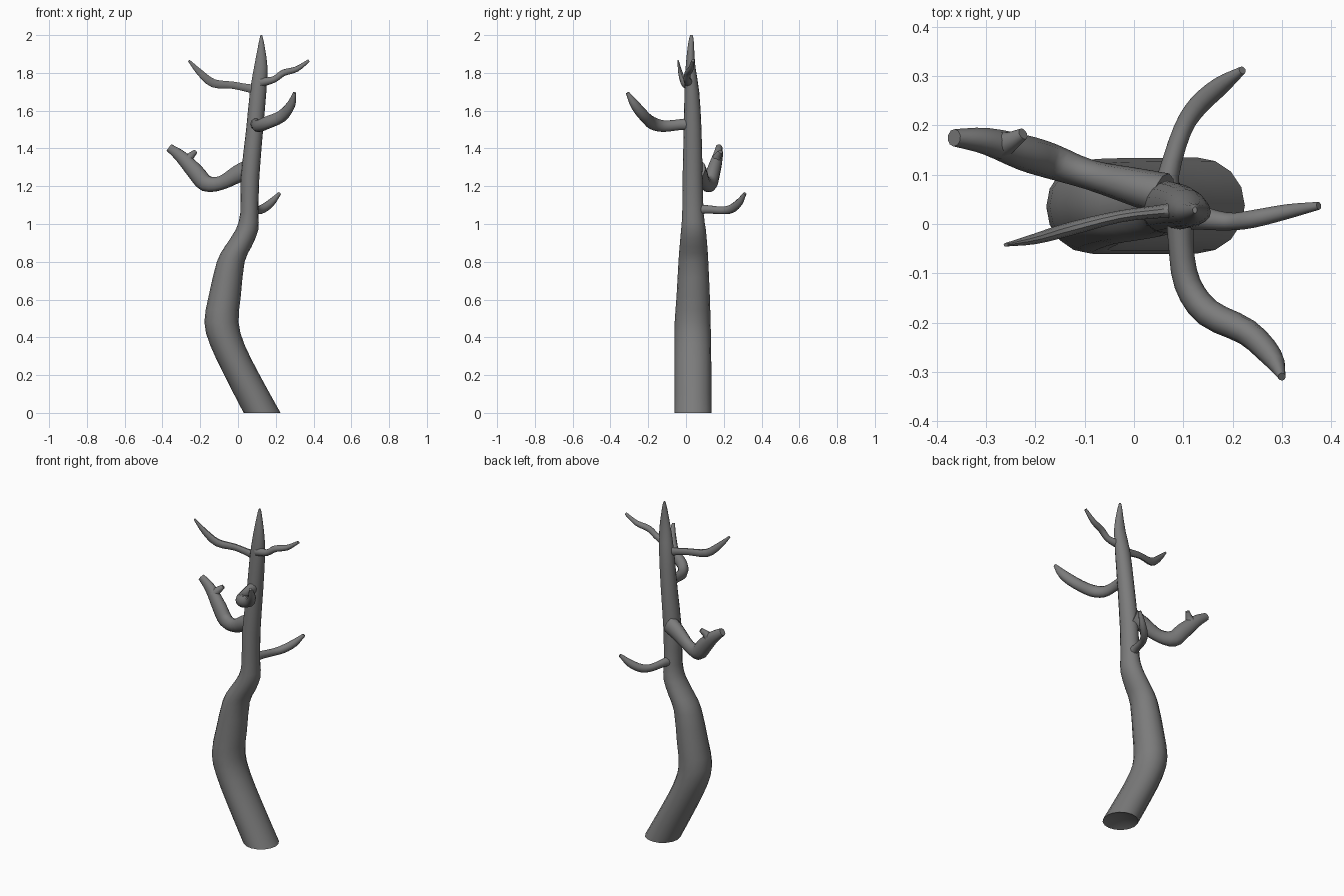
import bpy, bmesh, math
from mathutils import Vector

if "Cube" in bpy.data.objects:
    bpy.data.objects.remove(bpy.data.objects["Cube"])

bark = bpy.data.materials.new("grey bark")
bark.use_nodes = True
colour = (0.2, 0.2, 0.2, 1)
bark.diffuse_color = colour
bsdf = bark.node_tree.nodes["Principled BSDF"]
bsdf.inputs["Base Color"].default_value = colour
bsdf.inputs["Roughness"].default_value = 0.9


def smooth_path(points, steps=3):
    """Catmull-Rom interpolation of tuples of any length."""
    pts = [Vector(p) for p in points]
    pts = [pts[0] * 2 - pts[1]] + pts + [pts[-1] * 2 - pts[-2]]
    out = []
    for a, b, c, d in zip(pts, pts[1:], pts[2:], pts[3:]):
        for i in range(steps):
            t = i / steps
            out.append(0.5 * (2 * b + (c - a) * t + (2 * a - 5 * b + 4 * c - d) * t ** 2
                              + (3 * b - a - 3 * c + d) * t ** 3))
    return out + [pts[-2]]


def skin(name, rings, hollow=0.0):
    """Bridge rings of points into a capped, smooth tube."""
    bm = bmesh.new()
    loops = [[bm.verts.new(p) for p in ring] for ring in rings]
    for lo, hi in zip(loops, loops[1:]):
        for i in range(len(lo)):
            j = (i + 1) % len(lo)
            bm.faces.new((lo[i], lo[j], hi[j], hi[i]))
    bm.faces.new(loops[-1])
    base = bm.faces.new(loops[0][::-1])
    if hollow:
        middle = bmesh.ops.poke(bm, faces=[base])["verts"][0]
        middle.co.z += hollow
    bmesh.ops.recalc_face_normals(bm, faces=bm.faces)
    mesh = bpy.data.meshes.new(name)
    bm.to_mesh(mesh)
    bm.free()
    obj = bpy.data.objects.new(name, mesh)
    bpy.context.collection.objects.link(obj)
    mesh.materials.append(bark)
    bpy.ops.object.select_all(action="DESELECT")
    obj.select_set(True)
    bpy.context.view_layer.objects.active = obj
    bpy.ops.object.shade_smooth_by_angle(angle=math.radians(50))


def circle(sides):
    return [(math.cos(math.tau * i / sides), math.sin(math.tau * i / sides)) for i in range(sides)]


def branch(name, points, width=1.0):
    """Tube along (x, y, z, radius) points; width scales it sideways."""
    path = smooth_path(points)
    rings = []
    for i, p in enumerate(path):
        along = (path[min(i + 1, len(path) - 1)] - path[max(i - 1, 0)]).to_3d().normalized()
        side = along.cross(Vector((0, 0, 1))).normalized()
        up = side.cross(along)
        rings.append([p.to_3d() + (side * c * width + up * s) * p.w for c, s in circle(10)])
    skin(name, rings)


# Trunk: height, left edge, right edge, front edge, back edge
trunk = [
    (0, .03, .225, -.06, .135), (.2, -.073, .115, -.061, .134),
    (.36, -.148, .035, -.061, .133), (.48, -.178, .003, -.06, .13),
    (.62, -.155, .015, -.05, .126), (.8, -.112, .035, -.04, .118),
    (.88, -.07, .072, -.034, .113), (.97, -.012, .108, -.026, .105),
    (1.06, .012, .108, -.02, .093), (1.25, .015, .113, -.018, .088),
    (1.5, .043, .133, -.012, .082), (1.7, .063, .15, -.008, .07),
    (1.83, .085, .156, -.002, .05), (1.93, .104, .143, .008, .043),
    (1.98, .114, .133, .016, .04), (2, .119, .128, .022, .035),
]
skin("trunk", [[((l + r) / 2 + c * (r - l) / 2, (f + b) / 2 + s * (b - f) / 2, z)
                for c, s in circle(16)] for z, l, r, f, b in smooth_path(trunk, 2)], hollow=.04)

# Branches, from the top down
branch("upper_right_branch", [
    (.1, .03, 1.71, .03), (.05, .025, 1.72, .022), (-.03, .015, 1.735, .02),
    (-.13, -.01, 1.745, .023), (-.2, -.03, 1.8, .018), (-.26, -.042, 1.865, .006)], .6)
branch("upper_left_branch", [
    (.12, .015, 1.75, .026), (.19, .005, 1.765, .018), (.24, .01, 1.8, .018),
    (.31, .025, 1.82, .015), (.375, .037, 1.865, .008)])
branch("front_branch", [
    (.095, .03, 1.53, .036), (.095, -.04, 1.525, .03), (.108, -.12, 1.518, .032),
    (.15, -.18, 1.535, .034), (.23, -.22, 1.57, .032), (.28, -.27, 1.63, .026),
    (.3, -.31, 1.695, .009)], .85)
branch("middle_right_branch", [
    (.06, .06, 1.29, .055), (0, .076, 1.265, .048), (-.09, .1, 1.217, .038),
    (-.17, .128, 1.215, .045), (-.225, .145, 1.275, .045), (-.3, .168, 1.355, .034),
    (-.365, .175, 1.405, .022)], .8)
branch("middle_right_twig", [
    (-.27, .16, 1.335, .03), (-.25, .168, 1.36, .02), (-.225, .183, 1.383, .012)])
branch("back_branch", [
    (.065, .05, 1.07, .036), (.07, .1, 1.078, .024), (.098, .19, 1.072, .021),
    (.13, .24, 1.08, .023), (.175, .28, 1.112, .021), (.22, .312, 1.162, .009)], .9)
